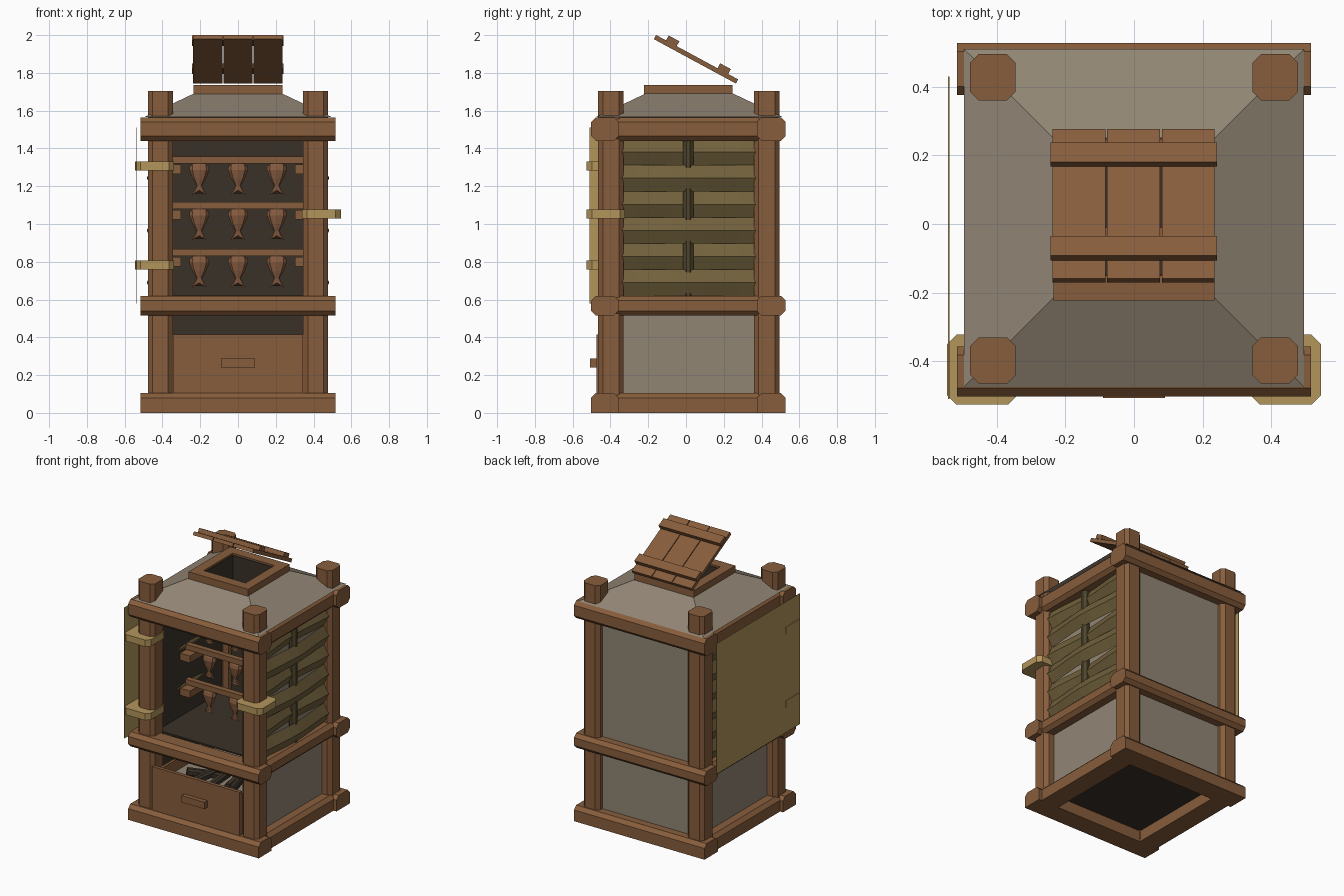
import bpy, bmesh, math, random
from mathutils import Matrix

random.seed(4)
if "Cube" in bpy.data.objects:
    bpy.data.objects.remove(bpy.data.objects["Cube"], do_unlink=True)


def material(name, r, g, b):
    m = bpy.data.materials.new(name)
    m.use_nodes = True
    m.diffuse_color = (r, g, b, 1)
    m.node_tree.nodes["Principled BSDF"].inputs["Base Color"].default_value = (r, g, b, 1)
    return m


WOOD = material("brown_wood", 0.245, 0.11, 0.045)
GREY = material("grey_plaster", 0.285, 0.235, 0.175)
TAN = material("tan_leather", 0.45, 0.30, 0.105)
DARK = material("sooty_inside", 0.042, 0.031, 0.021)
WICKER = material("olive_wicker", 0.165, 0.118, 0.045)
STAKE = material("dark_stake", 0.08, 0.06, 0.025)
FISH = material("smoked_fish", 0.235, 0.105, 0.05)


def finish(name, bm, mat, recalc=True):
    if recalc:
        bmesh.ops.recalc_face_normals(bm, faces=bm.faces)
    mesh = bpy.data.meshes.new(name)
    bm.to_mesh(mesh)
    bm.free()
    mesh.materials.append(mat)
    ob = bpy.data.objects.new(name, mesh)
    bpy.context.collection.objects.link(ob)
    return ob


def block(name, x, y, z, mat, axis=None, chamfer=0.0, matrix=None, above=-1.0):
    """Box from (min, max) spans; edges along one axis and over a height may be chamfered."""
    bm = bmesh.new()
    bmesh.ops.create_cube(bm, size=1)
    for v in bm.verts:
        for i, (lo, hi) in enumerate((x, y, z)):
            v.co[i] = (lo + hi) / 2 + v.co[i] * (hi - lo)
    if axis is not None:
        edges = [e for e in bm.edges
                 if abs((e.verts[0].co - e.verts[1].co).normalized()[axis]) > 0.9
                 and e.verts[0].co.z > above]
        bmesh.ops.bevel(bm, geom=edges, offset=chamfer, segments=1, affect='EDGES')
    if matrix:
        bm.transform(matrix)
    return finish(name, bm, mat)


def frustum(name, base, top, z0, z1, mat, cy=0.015):
    """Open four-sided hip shell."""
    bm = bmesh.new()
    rings = []
    for (hx, hy), z in ((base, z0), (top, z1)):
        rings.append([bm.verts.new((sx * hx, cy + sy * hy, z))
                      for sx, sy in ((-1, -1), (1, -1), (1, 1), (-1, 1))])
    for i in range(4):
        j = (i + 1) % 4
        bm.faces.new((rings[0][i], rings[0][j], rings[1][j], rings[1][i]))
    return finish(name, bm, mat, recalc=False)


def loft(name, rings, mat):
    """Closed tube through rings of points."""
    bm = bmesh.new()
    rows = [[bm.verts.new(p) for p in ring] for ring in rings]
    n = len(rows[0])
    for a, b in zip(rows, rows[1:]):
        for k in range(n):
            m = (k + 1) % n
            bm.faces.new((a[k], a[m], b[m], b[k]))
    bm.faces.new(rows[0])
    bm.faces.new(rows[-1])
    return finish(name, bm, mat)


def sides(lo, hi):
    return (("left", (lo, hi)), ("right", (-hi, -lo)))


# Posts
for side, xs in sides(0.345, 0.477):
    block("front_post_" + side, xs, (-0.465, -0.33), (0.02, 1.705), WOOD, 2, 0.025)
    block("back_post_" + side, xs, (0.36, 0.495), (0.02, 1.705), WOOD, 2, 0.025)

# Three levels of rails; the bottom ones stand flat on the ground
for level, z0, z1 in (("bottom", 0, 0.105), ("middle", 0.515, 0.62), ("top", 1.44, 1.565)):
    for end, ys in (("front", (-0.502, -0.357)), ("back", (0.375, 0.527))):
        block(f"{level}_{end}_rail", (-0.515, 0.515), ys, (z0, z1), WOOD, 0, 0.025, above=0.01)
    for side, xs in sides(0.35, 0.492):
        block(f"{level}_side_rail_{side}", xs, (-0.38, 0.4), (z0, z1), WOOD, 1, 0.025, above=0.01)

# Plaster walls with sooty lining
for level, zs, x in (("lower", (0.08, 0.54), 0.4), ("upper", (0.6, 1.5), 0.388)):
    block(level + "_back_wall", (-0.36, 0.36), (0.43, 0.45), zs, GREY)
    block(level + "_back_lining", (-x, x), (0.42, 0.43), zs, DARK)
    for side, xs in sides(x, x + 0.01):
        block(f"{level}_side_wall_{side}", xs, (-0.34, 0.37), zs, GREY)
    for side, xs in sides(x - 0.008, x):
        block(f"{level}_side_lining_{side}", xs, (-0.34, 0.42), zs, DARK)
block("hearth_floor", (-0.36, 0.36), (-0.36, 0.42), (0.085, 0.1), DARK)
block("smoke_floor", (-0.385, 0.385), (-0.36, 0.42), (0.612, 0.622), DARK)

# Woven side walls: ridged rods bowing alternately in front of and behind a stake
RODS = 6
PITCH = (1.45 - 0.62) / RODS


def rod(name, sign, z, bow):
    rings = []
    for i in range(9):
        t = i / 8
        x = 0.427 + bow * (0.5 - 0.5 * math.cos(2 * math.pi * t))
        y = -0.345 + 0.715 * t
        rings.append([(sign * (x + dx), y, z + dz * PITCH)
                      for dx, dz in ((0.034, 0), (0, 0.5), (-0.034, 0), (0, -0.5))])
    loft(name, rings, WICKER)


for side, sign in (("left", 1), ("right", -1)):
    for i in range(RODS):
        rod(f"wicker_rod_{side}_{i}", sign, 0.62 + (i + 0.5) * PITCH, 0.022 if i % 2 == 0 else -0.022)
for side, xs in sides(0.4, 0.456):
    block("wicker_stake_" + side, xs, (-0.016, 0.04), (0.6, 1.46), STAKE, 2, 0.018)

# Roof and smoke vent
frustum("roof", (0.495, 0.492), (0.235, 0.233), 1.567, 1.69, GREY, 0.0175)
frustum("roof_lining", (0.47, 0.47), (0.16, 0.16), 1.53, 1.675, DARK)
for side, ys in (("front", (-0.222, -0.15)), ("back", (0.175, 0.247))):
    block("vent_rim_" + side, (-0.235, 0.235), ys, (1.68, 1.737), WOOD)
for side, xs in sides(0.165, 0.235):
    block("vent_rim_" + side, xs, (-0.15, 0.175), (1.68, 1.737), WOOD)
for side, xs in sides(0.16, 0.165):
    block("vent_lining_" + side, xs, (-0.15, 0.175), (1.55, 1.725), DARK)
for side, ys in (("front", (-0.15, -0.145)), ("back", (0.17, 0.175))):
    block("vent_lining_" + side, (-0.165, 0.165), ys, (1.55, 1.725), DARK)

# Raised plank lid
tilt = Matrix.Translation((0, 0.053, 1.872)) @ Matrix.Rotation(math.radians(-28.4), 4, 'X')
for i, x in enumerate((-0.237, -0.078, 0.081)):
    block(f"lid_plank_{i}", (x, x + 0.154), (-0.247, 0.247), (-0.0125, 0.0125),
          WOOD, matrix=tilt)
for i, y in enumerate((-0.155, 0.155)):
    block(f"lid_batten_{i}", (-0.243, 0.241), (y - 0.032, y + 0.032), (0.0125, 0.042),
          WOOD, matrix=tilt)

# Open door sheet, straps and latch
block("door_sheet", (-0.541, -0.537), (-0.51, 0.43), (0.578, 1.51), TAN)
for name, xs, z in (("upper_hinge_strap", (-0.545, -0.338), 1.307),
                    ("lower_hinge_strap", (-0.545, -0.338), 0.782),
                    ("door_latch", (0.338, 0.545), 1.053)):
    block(name, xs, (-0.526, -0.322), (z - 0.024, z + 0.024), TAN, 2, 0.028)

# Fire drawer with ash and charred logs
block("drawer_front", (-0.345, 0.345), (-0.475, -0.45), (0.1, 0.415), WOOD)
block("drawer_handle", (-0.09, 0.09), (-0.507, -0.47), (0.24, 0.288), WOOD)
for side, xs in sides(0.32, 0.34):
    block("drawer_side_" + side, xs, (-0.45, 0.38), (0.11, 0.38), WOOD)
block("ash_bed", (-0.32, 0.32), (-0.45, 0.38), (0.11, 0.3), GREY)
for i in range(9):
    place = (Matrix.Translation((random.uniform(-0.18, 0.18), random.uniform(-0.25, 0.2), 0.32))
             @ Matrix.Rotation(random.uniform(0, math.pi), 4, 'Z')
             @ Matrix.Rotation(random.uniform(-0.2, 0.2), 4, 'Y'))
    block(f"charred_log_{i}", (-0.12, 0.12), (-0.025, 0.025), (-0.025, 0.025),
          DARK, 0, 0.012, place)


# Hanging fish: flattened rings of (drop, half width, half depth) ending in a forked tail
def fish(name, x, y, z):
    rings = []
    for drop, w, d in ((0, 0.03, 0.012), (0.012, 0.05, 0.022), (0.035, 0.053, 0.028),
                       (0.08, 0.036, 0.02), (0.118, 0.015, 0.009), (0.168, 0.04, 0.005)):
        fork = 0.026 if drop > 0.15 else 0
        angles = [k * math.pi / 4 for k in range(8)]
        rings.append([(x + w * math.cos(a), y + d * math.sin(a),
                       z - drop + fork * (1 - abs(math.cos(a)))) for a in angles])
    loft(name, rings, FISH)


# Hanging racks
for level, z in enumerate((0.835, 1.085, 1.325)):
    for side, xs in sides(0.302, 0.385):
        block(f"rack_bearer_{side}_{level}", xs, (-0.11, 0.06), (z - 0.06, z - 0.01), WOOD)
    block(f"rack_bar_{level}", (-0.385, 0.385), (-0.05, -0.01), (z - 0.005, z + 0.032), WOOD)
    for i in range(3):
        fish(f"fish_{level}_{i}", (i - 1) * 0.205, -0.03, z - 0.004)
